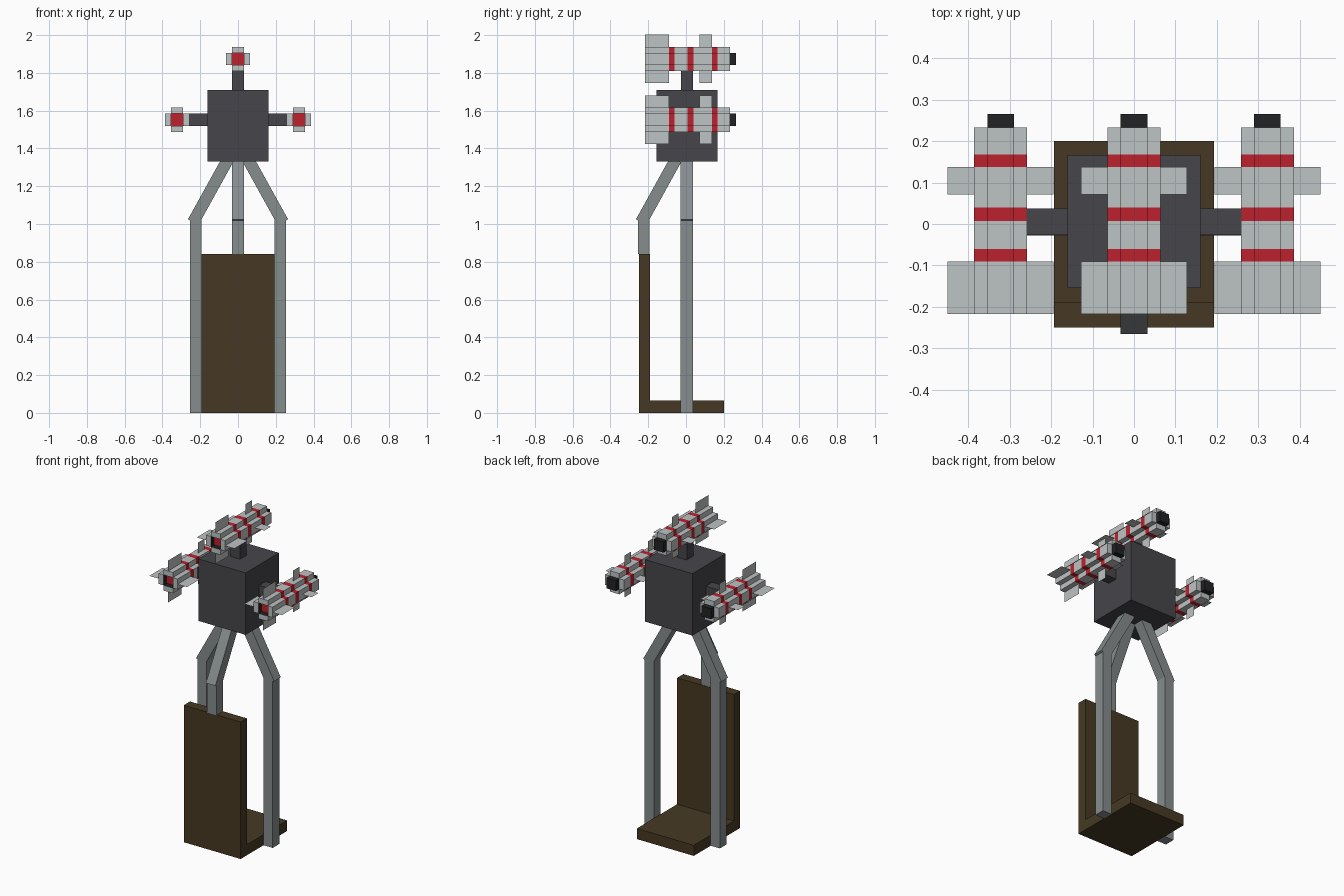
import bpy, bmesh, math
from mathutils import Matrix, Vector

if "Cube" in bpy.data.objects:
    bpy.data.objects.remove(bpy.data.objects["Cube"])


def material(name, rgb):
    m = bpy.data.materials.new(name)
    lin = [(c / 255 / 12.92) if c < 11 else ((c / 255 + 0.055) / 1.055) ** 2.4 for c in rgb]
    m.diffuse_color = (*lin, 1)
    m.use_nodes = True
    m.node_tree.nodes["Principled BSDF"].inputs["Base Color"].default_value = m.diffuse_color
    return m


BROWN = material("dark_brown", (70, 57, 35))
STEEL = material("steel_grey", (134, 140, 141))
DARK = material("charcoal", (70, 69, 74))
PALE = material("pale_grey", (190, 195, 195))
RED = material("red", (188, 33, 46))
BLACK = material("black", (33, 34, 35))


def finish(name, bm, mats):
    me = bpy.data.meshes.new(name)
    bm.to_mesh(me)
    bm.free()
    for m in mats:
        me.materials.append(m)
    ob = bpy.data.objects.new(name, me)
    bpy.context.collection.objects.link(ob)
    return ob


def box(name, lo, hi, mat, rot=Matrix()):
    """Box between two corners, turned about the world origin by rot."""
    lo, hi = Vector(lo), Vector(hi)
    bm = bmesh.new()
    bmesh.ops.create_cube(bm, size=1)
    for v in bm.verts:
        v.co = rot @ ((lo + hi) / 2 + v.co * (hi - lo))
    return finish(name, bm, [mat])


# Seat-like stand: upright board and floor plate
box("upright_board", (-0.193, -0.25, 0), (0.193, -0.19, 0.84), BROWN)
box("floor_plate", (-0.193, -0.19, 0), (0.193, 0.2, 0.065), BROWN)


# Legs: vertical post plus a strut leaning 30 degrees inwards, turned about z
def leg(name, angle, shift_y, bottom):
    turn = Matrix.Translation((0, shift_y, 0)) @ Matrix.Rotation(angle, 4, 'Z')
    box(name + "_post", (0.193, -0.032, bottom), (0.255, 0.032, 1.025), STEEL, turn)
    lean = turn @ Matrix.Translation((0.265, 0, 1.025)) @ Matrix.Rotation(-math.radians(29), 4, 'Y')
    box(name + "_strut", (-0.063, -0.032, 0), (0, 0.032, 0.38), STEEL, lean)


leg("right_leg", 0, 0.004, 0)
leg("left_leg", math.pi, 0.004, 0)
leg("front_leg", -math.pi / 2, 0, 0.84)

# Central housing and the mounts that carry the rockets
box("housing", (-0.161, -0.155, 1.33), (0.161, 0.167, 1.71), DARK)
box("top_mount", (-0.032, -0.026, 1.71), (0.032, 0.038, 1.812), DARK)
for side, s in (("right", 1), ("left", -1)):
    x0, x1 = sorted((s * 0.161, s * 0.26))
    box(side + "_mount", (x0, -0.026, 1.52), (x1, 0.038, 1.584), DARK)

A, B, F = 0.032, 0.064, 0.128          # core, body and fin half widths
STATIONS = [-0.217, -0.09, -0.06, 0.007, 0.04, 0.137, 0.168, 0.233]
PLUS = [(A, A), (A, B), (-A, B), (-A, A), (-B, A), (-B, -A),
        (-A, -A), (-A, -B), (A, -B), (A, -A), (B, -A), (B, A)]
CORE = [0, 3, 6, 9]                    # inner corners of the plus


def rocket(name, cx, cz):
    # Plus-shaped body, every second section is a red band
    bm = bmesh.new()
    rings = [[bm.verts.new((cx + x, y, cz + z)) for x, z in PLUS] for y in STATIONS]
    for i in range(len(rings) - 1):
        for k in range(12):
            n = (k + 1) % 12
            f = bm.faces.new((rings[i][k], rings[i][n], rings[i + 1][n], rings[i + 1][k]))
            f.material_index = i % 2
    bm.faces.new(rings[-1])
    # Front end: four arm faces around a recessed nozzle with a red bottom
    front = rings[0]
    deep = [bm.verts.new(front[c].co + Vector((0, 0.032, 0))) for c in CORE]
    for j, c in enumerate(CORE):
        bm.faces.new([front[(c + k) % 12] for k in range(4)])
        d = (j + 1) % 4
        f = bm.faces.new((front[c], front[CORE[d]], deep[d], deep[j]))
        f.material_index = 2
    bm.faces.new(deep).material_index = 1
    bmesh.ops.recalc_face_normals(bm, faces=bm.faces)
    finish(name + "_body", bm, [PALE, RED, BLACK])

    # Paper-thin fins in four directions, large at the front, small further back
    bm = bmesh.new()
    for y0, y1 in ((-0.217, -0.09), (0.071, 0.137)):
        for k in range(4):
            dx, dz = ((1, 0), (0, 1), (-1, 0), (0, -1))[k]
            bm.faces.new([bm.verts.new((cx + dx * r, y, cz + dz * r))
                          for r, y in ((B, y0), (F, y0), (F, y1), (B, y1))])
    for f in bm.faces:
        f.normal_update()
        if f.normal.z < -0.5 or f.normal.x < -0.5:
            f.normal_flip()
    finish(name + "_fins", bm, [PALE])

    # Black plug at the other end
    box(name + "_tip", (cx - A, 0.233, cz - A), (cx + A, 0.265, cz + A), BLACK)


rocket("top_rocket", 0, 1.874)
rocket("right_rocket", 0.322, 1.552)
rocket("left_rocket", -0.322, 1.552)
